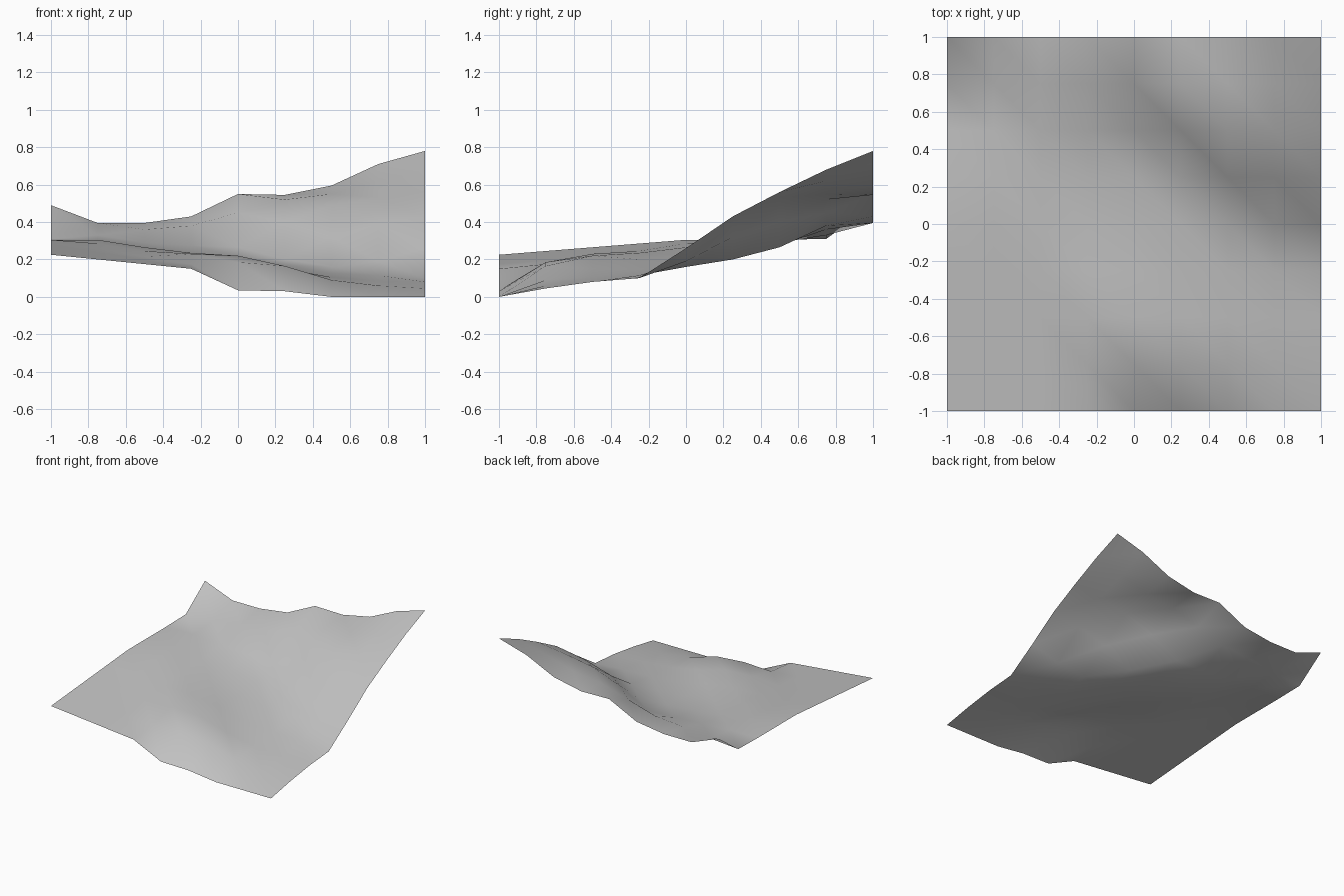
import bpy, bmesh

if "Cube" in bpy.data.objects:
    bpy.data.objects.remove(bpy.data.objects["Cube"])

N = 9          # grid points per side
STEP = 0.25    # spacing of the grid

# Terrain heights in hundredths: one row per y from -1 (front) to 1 (back), x from -1 to 1
HEIGHTS = [
    "22.5 20 17.5 15 3.5 3 0 0 0",
    "24.5 22 19.5 17.5 18.5 16.5 9 6 4.5",
    "26.5 24 21.5 23 22 15 10.5 8.5 8",
    "28.5 26 24.5 23.5 20 14.5 12.5 11.5 10",
    "30.5 28.5 26.5 22.5 19 17 16 19 26",
    "30.5 30.5 26 23.5 21.5 20 32 39 43",
    "30.5 30.5 29 27.5 26.5 40 49 53 56",
    "31 33 36 38 45 52 55 62 68",
    "49 39.5 39.5 43 55 54.5 59.5 71 78",
]

mat = bpy.data.materials.new("plain grey")
mat.diffuse_color = (0.55, 0.55, 0.55, 1)
mat.use_nodes = True
mat.node_tree.nodes["Principled BSDF"].inputs["Base Color"].default_value = mat.diffuse_color

# Terrain sheet
bm = bmesh.new()
grid = []
for j, row in enumerate(HEIGHTS):
    grid.append([bm.verts.new((-1 + i * STEP, -1 + j * STEP, float(h) / 100))
                 for i, h in enumerate(row.split())])

# Split each cell along the direction of the diagonal ridges
for j in range(N - 1):
    for i in range(N - 1):
        a, b = grid[j][i], grid[j][i + 1]
        c, d = grid[j + 1][i + 1], grid[j + 1][i]
        bm.faces.new((a, b, d))
        bm.faces.new((b, c, d))
for f in bm.faces:
    f.smooth = True

mesh = bpy.data.meshes.new("terrain")
bm.to_mesh(mesh)
bm.free()
mesh.materials.append(mat)
terrain = bpy.data.objects.new("terrain", mesh)
bpy.context.collection.objects.link(terrain)
